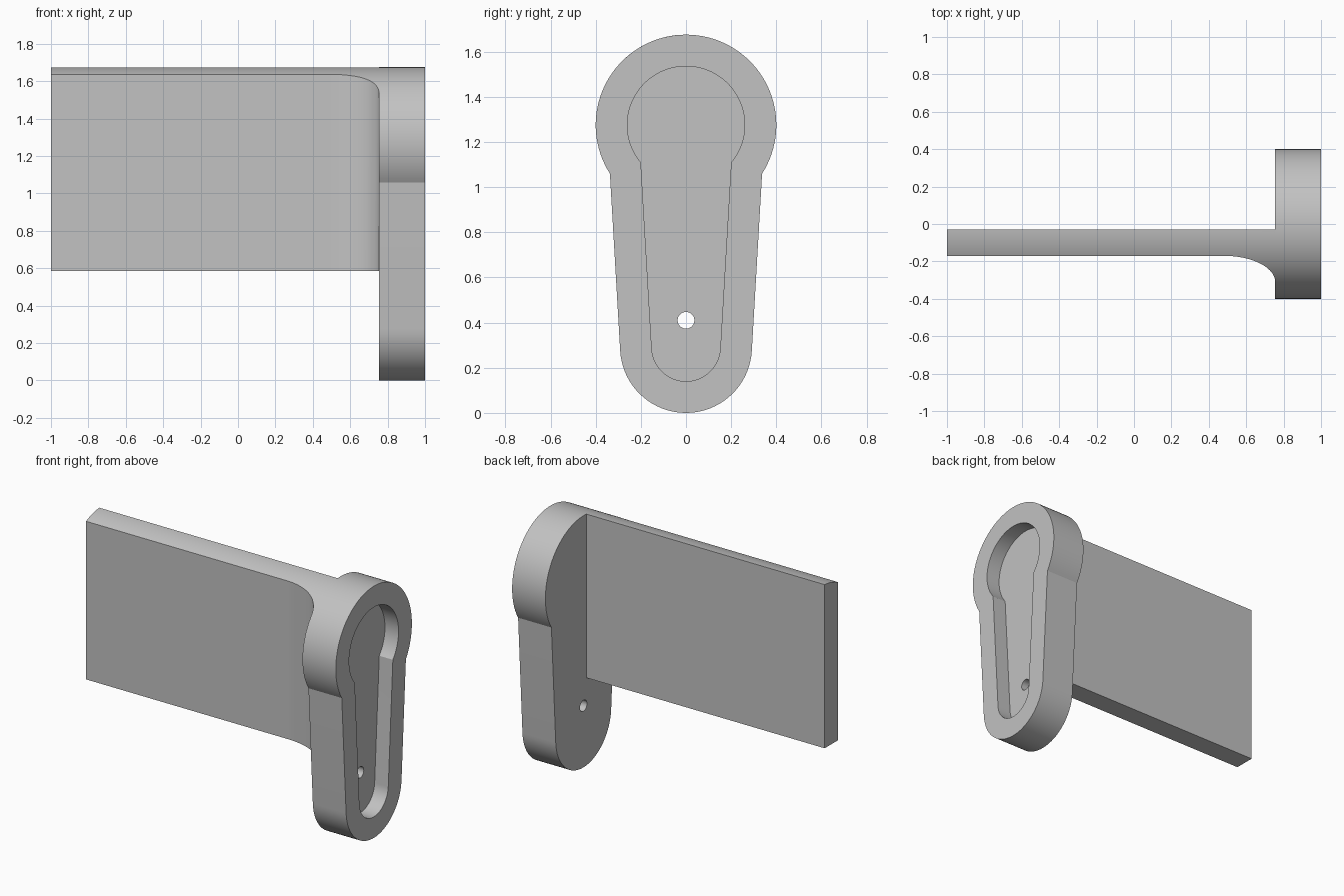
import bpy, bmesh
from math import sin, cos, asin, radians, pi, sqrt

cube = bpy.data.objects.get("Cube")
if cube:
    bpy.data.objects.remove(cube, do_unlink=True)

HEAD_Z, FOOT_Z = 1.275, 0.292
INNER, OUTER = 0.755, 1.0      # housing faces along x

grey = bpy.data.materials.new("plain grey")
grey.use_nodes = True
grey.diffuse_color = (0.54, 0.54, 0.54, 1)
grey.node_tree.nodes["Principled BSDF"].inputs["Base Color"].default_value = grey.diffuse_color


def arc(cz, r, a0, a1, n):
    """Points (y, z) along an arc centred on y = 0."""
    angles = [a0 + (a1 - a0) * i / n for i in range(n + 1)]
    return [(r * cos(a), cz + r * sin(a)) for a in angles]


def keyhole(head_r, foot_r, waist):
    """Round head and smaller round foot joined by tapering sides."""
    drop = asin(sqrt(head_r ** 2 - waist ** 2) / head_r)
    lean = radians(3.1)
    return (arc(HEAD_Z, head_r, -drop, pi + drop, 72)
            + arc(FOOT_Z, foot_r, pi + lean, 2 * pi - lean, 40))


def loft(name, sections):
    """Skin a list of (x, [(y, z), ...]) cross-sections and cap both ends."""
    bm = bmesh.new()
    rings = [[bm.verts.new((x, y, z)) for y, z in pts] for x, pts in sections]
    n = len(rings[0])
    for a, b in zip(rings, rings[1:]):
        for i in range(n):
            j = (i + 1) % n
            bm.faces.new((a[i], a[j], b[j], b[i]))
    bm.faces.new(rings[0])
    bm.faces.new(rings[-1])
    bmesh.ops.recalc_face_normals(bm, faces=bm.faces)
    mesh = bpy.data.meshes.new(name)
    bm.to_mesh(mesh)
    bm.free()
    mesh.materials.append(grey)
    obj = bpy.data.objects.new(name, mesh)
    bpy.context.collection.objects.link(obj)
    return obj


def activate(obj):
    bpy.ops.object.select_all(action='DESELECT')
    obj.select_set(True)
    bpy.context.view_layer.objects.active = obj


def cut(target, cutter):
    cutter.hide_render = True
    mod = target.modifiers.new("cut", 'BOOLEAN')
    mod.operation = 'DIFFERENCE'
    mod.solver = 'EXACT'
    mod.object = cutter
    activate(target)
    bpy.ops.object.modifier_apply(modifier=mod.name)
    bpy.data.objects.remove(cutter, do_unlink=True)


# Housing with keyhole pocket and small through hole
body = keyhole(0.4, 0.292, 0.337)
housing = loft("housing", [(INNER, body), (OUTER, body)])
recess = keyhole(0.26, 0.152, 0.2)
cut(housing, loft("pocket_cutter", [(OUTER - 0.1, recess), (OUTER + 0.1, recess)]))
bore = arc(0.41, 0.037, 0, 2 * pi, 32)[:-1]
cut(housing, loft("hole_cutter", [(INNER - 0.1, bore), (OUTER + 0.1, bore)]))


# Plate, its top following the round head, flaring forward into the housing
def plate_section(front):
    back, bottom, n = -0.03, 0.585, 12
    top = [front + (back - front) * i / n for i in range(n + 1)]
    return ([(back, bottom), (front, bottom)]
            + [(y, HEAD_Z + sqrt(0.4 ** 2 - y * y)) for y in top])


sections = [(-1, plate_section(-0.17))]
for i in range(25):
    t = pi / 2 * i / 24
    sections.append((0.48 + 0.275 * sin(t), plate_section(-0.31 + 0.14 * cos(t))))
plate = loft("plate", sections)

for obj in (housing, plate):
    activate(obj)
    bpy.ops.object.shade_smooth_by_angle(angle=radians(25))
